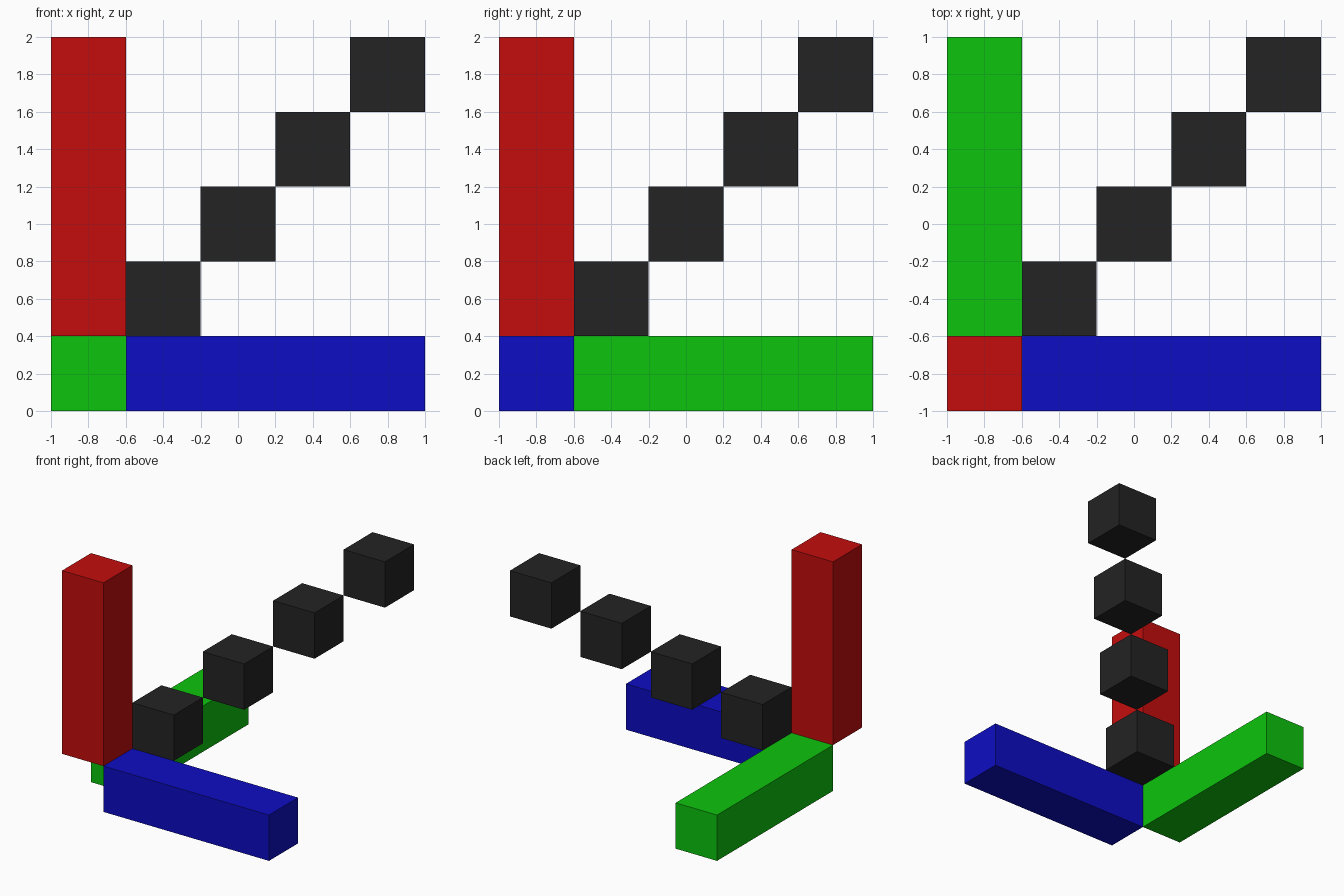
import bpy
import bmesh
from mathutils import Matrix, Vector

default = bpy.data.objects.get("Cube")
if default:
    bpy.data.objects.remove(default, do_unlink=True)


def make_material(name, rgb):
    mat = bpy.data.materials.new(name)
    mat.use_nodes = True
    mat.diffuse_color = (*rgb, 1)
    bsdf = mat.node_tree.nodes["Principled BSDF"]
    bsdf.inputs["Base Color"].default_value = (*rgb, 1)
    return mat


def make_box(name, low, high, mat):
    low, high = Vector(low), Vector(high)
    size = high - low
    bm = bmesh.new()
    bmesh.ops.create_cube(bm, size=1, matrix=Matrix.Diagonal((*size, 1)))
    mesh = bpy.data.meshes.new(name)
    bm.to_mesh(mesh)
    bm.free()
    mesh.materials.append(mat)
    obj = bpy.data.objects.new(name, mesh)
    obj.location = (low + high) / 2
    bpy.context.collection.objects.link(obj)
    return obj


red = make_material("red", (0.55, 0.004, 0.004))
green = make_material("green", (0.004, 0.55, 0.004))
blue = make_material("blue", (0.004, 0.004, 0.55))
black = make_material("black", (0.017, 0.017, 0.017))

# Three bars meeting around an empty corner cell
UNIT = 0.4
INNER = UNIT - 1
make_box("x_bar", (INNER, -1, 0), (1, INNER, UNIT), blue)
make_box("y_bar", (-1, INNER, 0), (INNER, 1, UNIT), green)
make_box("z_bar", (-1, -1, UNIT), (INNER, INNER, 2), red)

# Cubes touching corner to corner along the diagonal
for step in range(1, 5):
    start = Vector((-1, -1, 0)) + Vector((UNIT, UNIT, UNIT)) * step
    make_box(f"diagonal_cube_{step}", start, start + Vector((UNIT, UNIT, UNIT)), black)
